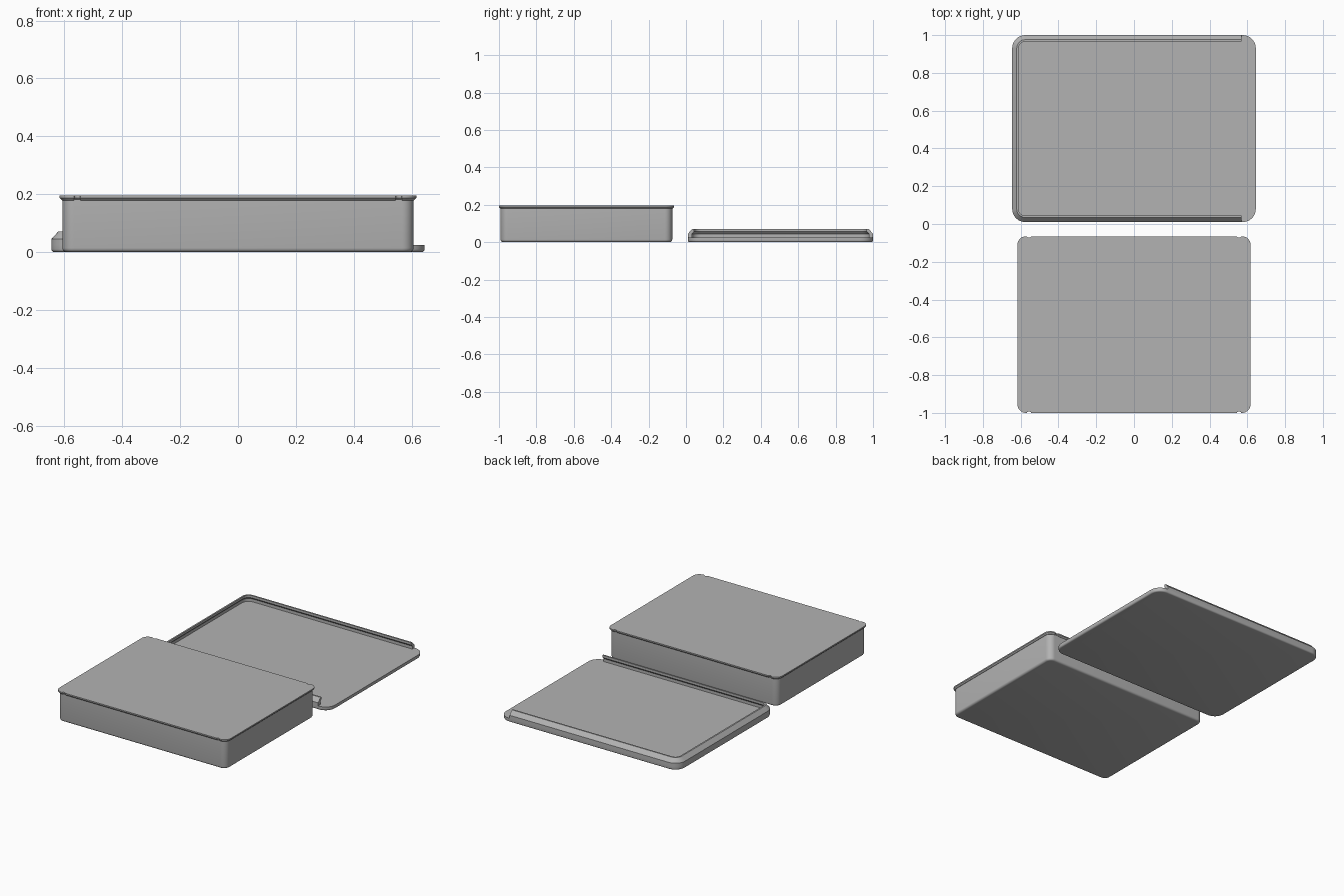
import bpy, bmesh, math

if "Cube" in bpy.data.objects:
    bpy.data.objects.remove(bpy.data.objects["Cube"])

grey = bpy.data.materials.new("plain grey")
grey.diffuse_color = (0.45, 0.45, 0.45, 1)
grey.use_nodes = True
grey.node_tree.nodes["Principled BSDF"].inputs["Base Color"].default_value = grey.diffuse_color
SEG = 8  # segments per rounded corner


def arc(cx, cy, r, start):
    return [(cx + r * math.cos(start + i * math.pi / 2 / SEG),
             cy + r * math.sin(start + i * math.pi / 2 / SEG)) for i in range(SEG + 1)]


def outline(hx, hy, r, inset=0, notch=0):
    """Closed rounded rectangle, optionally nicked near the ends of the long sides."""
    cx, cy, r = hx - r, hy - r, max(r - inset, 0.004)
    pts = []

    def nick(x, side, direction):
        y = side * (hy - inset)
        for k in range(7):
            a = math.pi * k / 6
            pts.append((x - direction * notch * math.cos(a),
                        y - side * notch * 0.7 * math.sin(a)))

    pts += arc(cx, cy, r, 0)
    if notch:
        nick(cx - 0.016, 1, -1)
        nick(-cx + 0.016, 1, -1)
    pts += arc(-cx, cy, r, math.pi / 2) + arc(-cx, -cy, r, math.pi)
    if notch:
        nick(-cx + 0.016, -1, 1)
        nick(cx - 0.016, -1, 1)
    pts += arc(cx, -cy, r, 1.5 * math.pi)
    return pts


def finish(bm, name, y):
    bmesh.ops.recalc_face_normals(bm, faces=bm.faces)
    mesh = bpy.data.meshes.new(name)
    bm.to_mesh(mesh)
    bm.free()
    mesh.materials.append(grey)
    ob = bpy.data.objects.new(name, mesh)
    bpy.context.collection.objects.link(ob)
    ob.location.y = y
    bpy.ops.object.select_all(action='DESELECT')
    ob.select_set(True)
    bpy.context.view_layer.objects.active = ob
    bpy.ops.object.shade_smooth_by_angle(angle=math.radians(30))


def slab(name, y, hx, hy, r, levels, notch=0):
    """Stack of rounded outlines; levels are (inset, z)."""
    bm = bmesh.new()
    rings = [[bm.verts.new((px, py, z)) for px, py in outline(hx, hy, r, ins, notch)]
             for ins, z in levels]
    for a, b in zip(rings, rings[1:]):
        for i in range(len(a)):
            j = (i + 1) % len(a)
            bm.faces.new((a[i], a[j], b[j], b[i]))
    bm.faces.new(rings[0][::-1])
    bm.faces.new(rings[-1])
    finish(bm, name, y)


def rounded_foot(r, n=4):
    return [(r * (1 - math.sin(math.pi / 2 * i / n)), r * (1 - math.cos(math.pi / 2 * i / n)))
            for i in range(n + 1)]


# Box body with a softly rounded bottom edge, and its sliding flange
slab("box_body", -0.5325, 0.607, 0.459, 0.04, rounded_foot(0.014) + [(0, 0.181)])
slab("box_flange", -0.5325, 0.617, 0.4675, 0.045,
     [(0.008, 0.179), (0, 0.187), (0, 0.195)], notch=0.011)

# Lid plate
HX, HY, R, LID_Y = 0.645, 0.495, 0.07, 0.505
slab("lid_plate", LID_Y, HX, HY, R, rounded_foot(0.01) + [(0, 0.025)])

# Three-sided rim with chamfered top and undercut slide channel, open on the right
profile = [(0, 0.025), (0, 0.045), (0.024, 0.071), (0.034, 0.071),
           (0.034, 0.056), (0.022, 0.044), (0.022, 0.025)]
bm = bmesh.new()
tracks = []
for ins, z in profile:
    cx, cy, r = HX - R, HY - R, R - ins
    path = ([(0.57, HY - ins)] + arc(-cx, cy, r, math.pi / 2)
            + arc(-cx, -cy, r, math.pi) + [(0.57, -HY + ins)])
    tracks.append([bm.verts.new((px, py, z)) for px, py in path])
for a, b in zip(tracks, tracks[1:] + tracks[:1]):
    for i in range(len(a) - 1):
        bm.faces.new((a[i], a[i + 1], b[i + 1], b[i]))
bm.faces.new([t[0] for t in tracks])
bm.faces.new([t[-1] for t in tracks][::-1])
finish(bm, "lid_rim", LID_Y)
